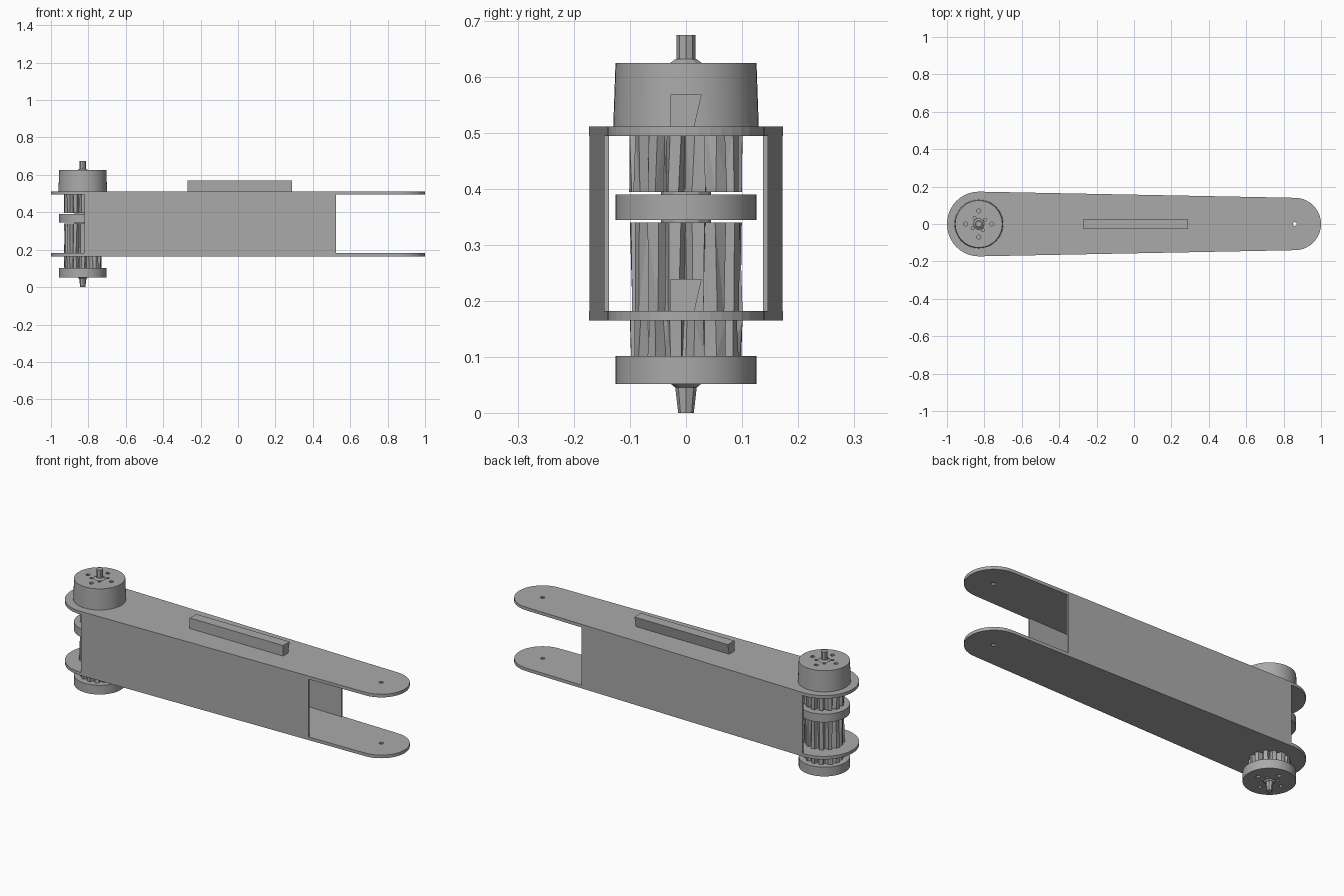
import bpy, bmesh, math, random
from mathutils import Matrix

random.seed(4)
if "Cube" in bpy.data.objects:
    bpy.data.objects.remove(bpy.data.objects["Cube"])

grey = bpy.data.materials.new("plain_grey")
grey.use_nodes = True
COLOUR = (0.4, 0.4, 0.4, 1)
grey.diffuse_color = COLOUR
grey.node_tree.nodes["Principled BSDF"].inputs["Base Color"].default_value = COLOUR

AXIS, TIP = -0.83, 0.86        # motor axis and hinge hole
R_AXIS, R_TIP = 0.173, 0.14    # end radii of the arm


def finish(name, bm, smooth=False):
    bmesh.ops.recalc_face_normals(bm, faces=bm.faces)
    mesh = bpy.data.meshes.new(name)
    bm.to_mesh(mesh)
    bm.free()
    mesh.materials.append(grey)
    ob = bpy.data.objects.new(name, mesh)
    bpy.context.collection.objects.link(ob)
    if smooth:
        bpy.ops.object.select_all(action='DESELECT')
        ob.select_set(True)
        bpy.context.view_layer.objects.active = ob
        bpy.ops.object.shade_smooth_by_angle(angle=math.radians(35))
    return ob


def loft(bm, lower, upper, z0, z1):
    """Closed prism between two outlines with equal point counts."""
    a = [bm.verts.new((x, y, z0)) for x, y in lower]
    b = [bm.verts.new((x, y, z1)) for x, y in upper]
    bm.faces.new(a)
    bm.faces.new(b)
    for i in range(len(a)):
        j = (i + 1) % len(a)
        bm.faces.new((a[i], a[j], b[j], b[i]))


def ring(r, n=48, x=AXIS, y=0):
    return [(x + r * math.cos(t * math.tau / n), y + r * math.sin(t * math.tau / n))
            for t in range(n)]


def cylinder(name, r0, r1, z0, z1, n=48):
    bm = bmesh.new()
    loft(bm, ring(r0, n), ring(r1, n), z0, z1)
    return finish(name, bm, n > 12)


def cut(ob, cutter):
    mod = ob.modifiers.new("holes", 'BOOLEAN')
    mod.object = cutter
    mod.operation = 'DIFFERENCE'
    mod.solver = 'EXACT'


def half_width(x):
    return R_AXIS + (R_TIP - R_AXIS) * (x - AXIS) / (TIP - AXIS)


# Cutter for the hinge and bolt holes
bm = bmesh.new()
loft(bm, ring(0.011, 8, TIP), ring(0.011, 8, TIP), 0.1, 0.6)
for k in range(4):
    for r, size in ((0.07, 0.011), (0.04, 0.008)):
        a = math.pi / 2 * k + (0.0 if r > 0.05 else 0.6)
        o = ring(size, 8, AXIS + r * math.cos(a), r * math.sin(a))
        loft(bm, o, o, 0.6, 0.65)
        loft(bm, o, o, 0.03, 0.075)
holes = finish("hole_cutter", bm)
holes.hide_render = True
holes.hide_viewport = True
holes.hide_set(True)

# Arm plates: tapered bars with rounded ends
outline = [(TIP + R_TIP * math.cos(t), R_TIP * math.sin(t))
           for t in (math.pi * (i / 20 - 0.5) for i in range(21))]
outline += [(AXIS + (R_AXIS - 0.003) * math.cos(t), R_AXIS * math.sin(t))
            for t in (math.pi * (i / 20 + 0.5) for i in range(21))]
for name, z in (("lower_plate", 0.165), ("upper_plate", 0.495)):
    bm = bmesh.new()
    loft(bm, outline, outline, z, z + 0.017)
    cut(finish(name, bm), holes)

# Side walls, flush with the tapered plate edges
for name, s in (("right_wall", -1), ("left_wall", 1)):
    x0, x1 = -0.82, 0.525
    o = [(x0, s * half_width(x0)), (x1, s * half_width(x1)),
         (x1, s * (half_width(x1) - 0.009)), (x0, s * (half_width(x0) - 0.009))]
    bm = bmesh.new()
    loft(bm, o, o, 0.166, 0.511)
    finish(name, bm)

# Raised bars on both plates, one lower edge set in
for name, z in (("lower_bar", 0.182), ("upper_bar", 0.512)):
    bm = bmesh.new()
    low = [(-0.27, -0.028), (0.29, -0.028), (0.29, 0.015), (-0.27, 0.015)]
    high = [(x, 0.028 if y > 0 else y) for x, y in low]
    loft(bm, low, high, z, z + 0.057)
    finish(name, bm)

# Motor drum and rings
drum = cylinder("upper_drum", 0.13, 0.126, 0.512, 0.625)
cylinder("middle_ring", 0.126, 0.126, 0.345, 0.39)
base = cylinder("bottom_ring", 0.126, 0.126, 0.052, 0.102)
cut(drum, holes)
cut(base, holes)

# Shafts and their collars
cylinder("core_shaft", 0.045, 0.045, 0.09, 0.52, 12)
cylinder("top_collar", 0.03, 0.02, 0.625, 0.632, 10)
cylinder("top_shaft", 0.017, 0.017, 0.625, 0.675, 8)
cylinder("bottom_collar", 0.02, 0.03, 0.045, 0.053, 10)
cylinder("bottom_shaft", 0.014, 0.02, 0.0, 0.053, 8)


# Windings: irregular toothed cores
def winding(name, z0, z1, teeth=14):
    bm = bmesh.new()
    low, high = [], []
    for i in range(teeth):
        for frac, r in ((0.0, 0.084), (0.3, 0.102), (0.75, 0.102), (0.9, 0.084)):
            for pts in (low, high):
                a = math.tau / teeth * (i + frac + random.uniform(-0.07, 0.07))
                q = r - random.uniform(0, 0.006)
                pts.append((AXIS + q * math.cos(a), q * math.sin(a)))
    loft(bm, low, high, z0, z1)
    bmesh.ops.triangulate(bm, faces=bm.faces)
    finish(name, bm)


winding("upper_winding", 0.395, 0.496)
winding("middle_winding", 0.181, 0.34)
winding("lower_winding", 0.101, 0.166)
